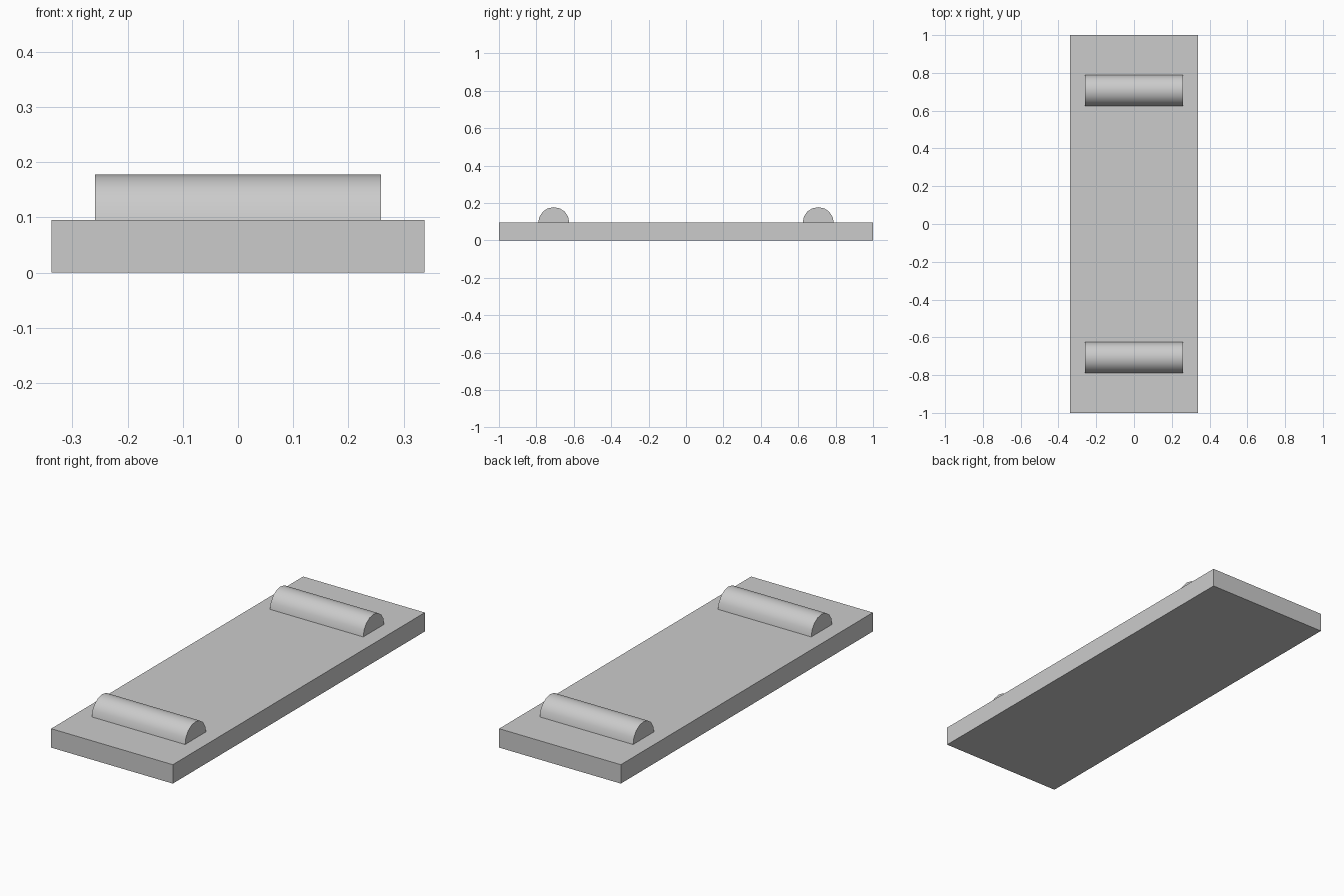
import bpy, bmesh, math

if "Cube" in bpy.data.objects:
    bpy.data.objects.remove(bpy.data.objects["Cube"])

grey = bpy.data.materials.new("plain_grey")
grey.diffuse_color = (0.6, 0.6, 0.6, 1)
grey.use_nodes = True
grey.node_tree.nodes["Principled BSDF"].inputs["Base Color"].default_value = grey.diffuse_color

BASE_TOP = 0.095
RADIUS = 0.083
SEGMENTS = 8


def extrude_profile(name, profile, half_width, y):
    """Extrude a closed (y, z) profile along x, centred on x = 0."""
    bm = bmesh.new()
    face = bm.faces.new([bm.verts.new((-half_width, py, pz)) for py, pz in profile])
    new = bmesh.ops.extrude_face_region(bm, geom=[face])["geom"]
    moved = [v for v in new if isinstance(v, bmesh.types.BMVert)]
    bmesh.ops.translate(bm, verts=moved, vec=(2 * half_width, 0, 0))
    bmesh.ops.recalc_face_normals(bm, faces=bm.faces)
    mesh = bpy.data.meshes.new(name)
    bm.to_mesh(mesh)
    bm.free()
    mesh.materials.append(grey)
    obj = bpy.data.objects.new(name, mesh)
    obj.location.y = y
    bpy.context.collection.objects.link(obj)
    return obj


# Flat rectangular slab
extrude_profile("base_slab", [(-1, 0), (1, 0), (1, BASE_TOP), (-1, BASE_TOP)], 0.338, 0)

# Half-round bars resting across each end
arc = [(RADIUS * math.cos(math.pi * i / SEGMENTS),
        BASE_TOP + RADIUS * math.sin(math.pi * i / SEGMENTS))
       for i in range(SEGMENTS + 1)]
for name, y in (("front_bar", -0.707), ("back_bar", 0.707)):
    bar = extrude_profile(name, arc, 0.259, y)
    bpy.ops.object.select_all(action="DESELECT")
    bar.select_set(True)
    bpy.context.view_layer.objects.active = bar
    bpy.ops.object.shade_smooth_by_angle(angle=math.radians(35))
